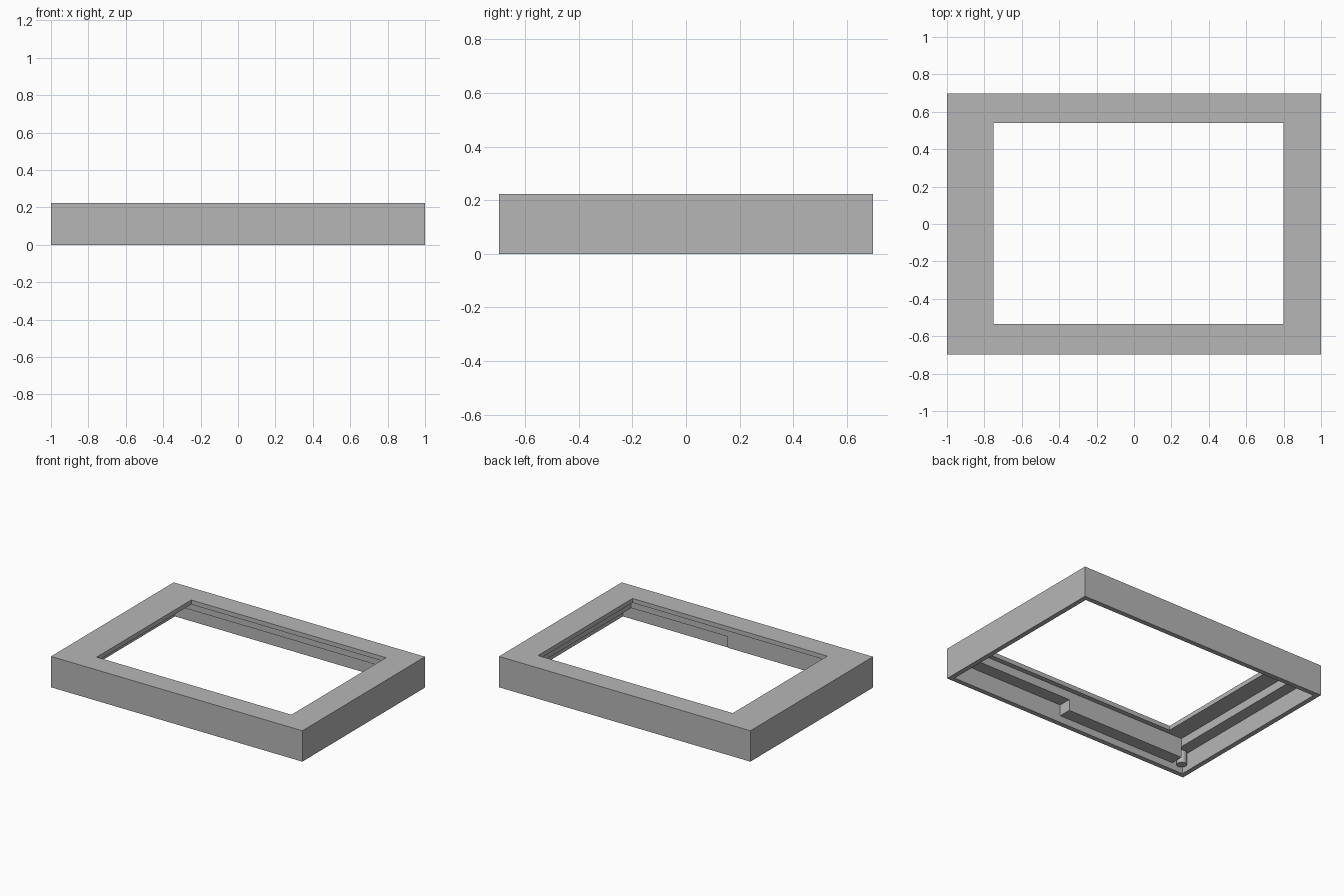
import bpy
import bmesh

cube = bpy.data.objects.get("Cube")
if cube:
    bpy.data.objects.remove(cube, do_unlink=True)

grey = bpy.data.materials.new("plain_grey")
grey.use_nodes = True
colour = (0.47, 0.47, 0.47, 1)
grey.diffuse_color = colour
grey.node_tree.nodes["Principled BSDF"].inputs["Base Color"].default_value = colour


def finish(name, bm):
    bmesh.ops.recalc_face_normals(bm, faces=bm.faces)
    mesh = bpy.data.meshes.new(name)
    bm.to_mesh(mesh)
    bm.free()
    mesh.materials.append(grey)
    obj = bpy.data.objects.new(name, mesh)
    bpy.context.collection.objects.link(obj)
    return obj


# Nested rectangles: x min, x max, y min, y max
OUTER = (-1.0, 1.0, -0.697, 0.697)
OPENING = (-0.75, 0.80, -0.535, 0.54)
RECESS = (-0.88, 0.835, -0.57, 0.575)
CAVITY = (-0.965, 0.965, -0.662, 0.662)
HEIGHT, LIP, LEDGE = 0.222, 0.19, 0.13


def ring(bm, rect, z):
    x0, x1, y0, y1 = rect
    return [bm.verts.new((x, y, z)) for x, y in ((x0, y0), (x1, y0), (x1, y1), (x0, y1))]


# Bezel shell: a stepped section skinned around the opening
bm = bmesh.new()
steps = [(OUTER, 0), (OUTER, HEIGHT), (OPENING, HEIGHT), (OPENING, LIP),
         (RECESS, LIP), (RECESS, LEDGE), (CAVITY, LEDGE), (CAVITY, 0)]
rings = [ring(bm, rect, z) for rect, z in steps]
for a, b in zip(rings, rings[1:] + rings[:1]):
    for i in range(4):
        j = (i + 1) % 4
        bm.faces.new((a[i], a[j], b[j], b[i]))
finish("bezel_shell", bm)

# Support block under the front ledge
bm = bmesh.new()
block = (-0.88, 0.07, CAVITY[2], RECESS[2])
low, high = ring(bm, block, 0.05), ring(bm, block, LEDGE)
bm.faces.new(low)
bm.faces.new(high)
for i in range(4):
    j = (i + 1) % 4
    bm.faces.new((low[i], low[j], high[j], high[i]))
finish("front_support_block", bm)

# Round post in the front corner
bm = bmesh.new()
bmesh.ops.create_cone(bm, cap_ends=True, segments=24, radius1=0.033, radius2=0.033, depth=0.09)
bmesh.ops.translate(bm, verts=bm.verts, vec=(-0.932, -0.629, LEDGE - 0.045))
post = finish("corner_post", bm)
bpy.context.view_layer.objects.active = post
post.select_set(True)
bpy.ops.object.shade_smooth_by_angle()
